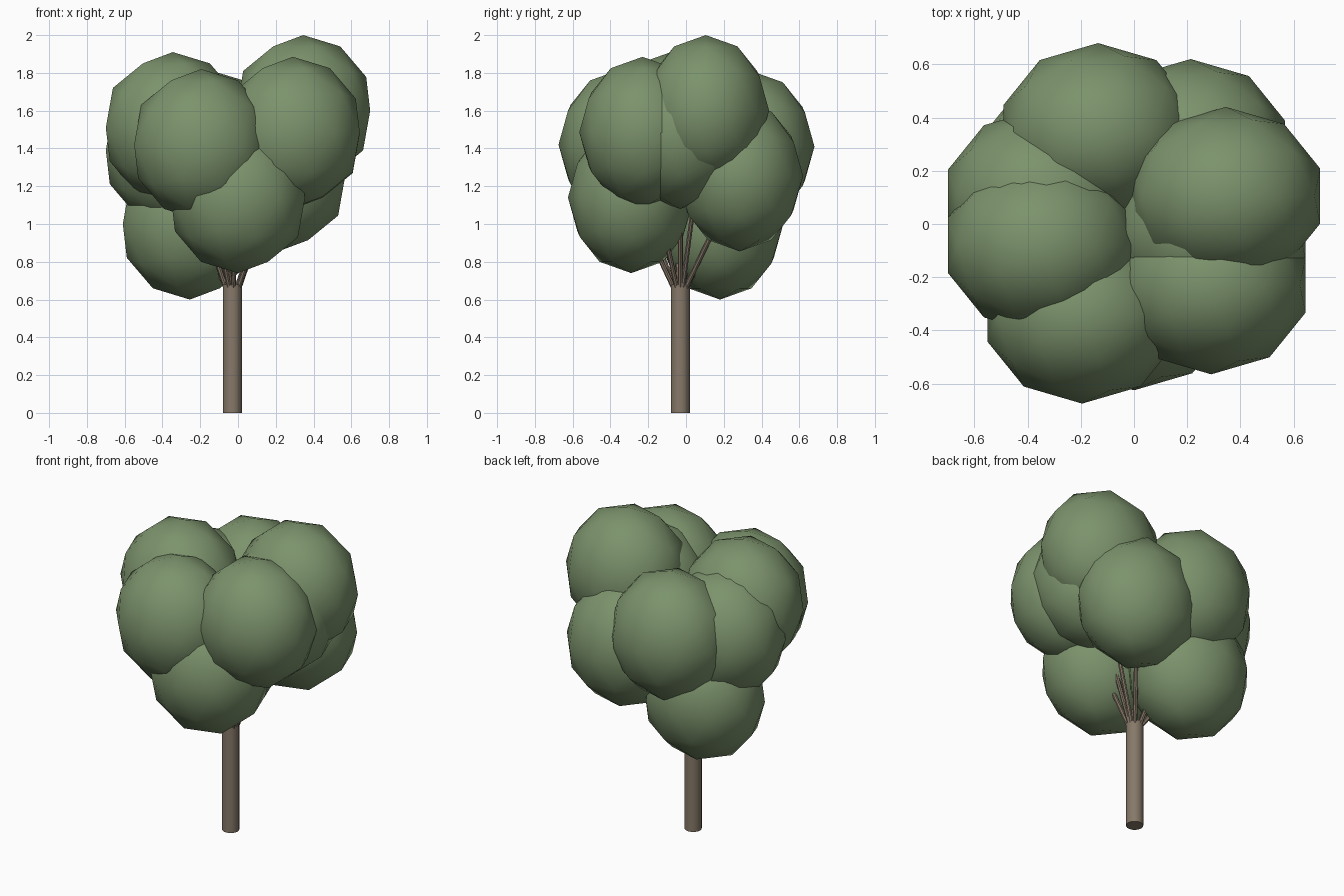
import bpy
from mathutils import Vector

if "Cube" in bpy.data.objects:
    bpy.data.objects.remove(bpy.data.objects["Cube"])


def material(name, rgb):
    m = bpy.data.materials.new(name)
    m.diffuse_color = (*rgb, 1)
    m.use_nodes = True
    m.node_tree.nodes["Principled BSDF"].inputs["Base Color"].default_value = m.diffuse_color
    return m


LEAF = material("leaf_green", (0.20, 0.29, 0.15))
BARK = material("bark_brown", (0.24, 0.19, 0.14))


def finish(name, mat):
    ob = bpy.context.object
    ob.name = name
    ob.data.materials.append(mat)
    return ob


def rod(name, a, b, radius, sides):
    a, b = Vector(a), Vector(b)
    d = b - a
    bpy.ops.mesh.primitive_cylinder_add(
        vertices=sides, radius=radius, depth=d.length, location=(a + b) / 2,
        rotation=d.to_track_quat('Z', 'Y').to_euler())
    ob = finish(name, BARK)
    bpy.ops.object.shade_smooth_by_angle()
    return ob


# Trunk
base = Vector((-0.03, -0.03, 0))
rod("trunk", base, base + Vector((0, 0, 0.68)), 0.05, 16)

# Foliage clumps, each carried by a thin branch from the trunk rim
clumps = [
    (0.345, 0.105, 1.60), (0.29, -0.23, 1.485), (0.29, -0.03, 1.48),
    (-0.345, -0.08, 1.51), (-0.345, 0.10, 1.39), (-0.135, 0.345, 1.41),
    (0.213, 0.285, 1.255), (-0.195, -0.34, 1.42), (0.0, -0.29, 1.14),
    (-0.255, 0.18, 1.00),
]
for i, c in enumerate(clumps, 1):
    bpy.ops.mesh.primitive_ico_sphere_add(
        subdivisions=2, radius=1, location=c, scale=(0.373, 0.335, 0.40))
    finish(f"foliage_{i}", LEAF)
    bpy.ops.object.shade_smooth()
    out = Vector((c[0], c[1], 0)) - base
    start = base + out.normalized() * 0.035 + Vector((0, 0, 0.66))
    rod(f"branch_{i}", start, c, 0.013, 8)
